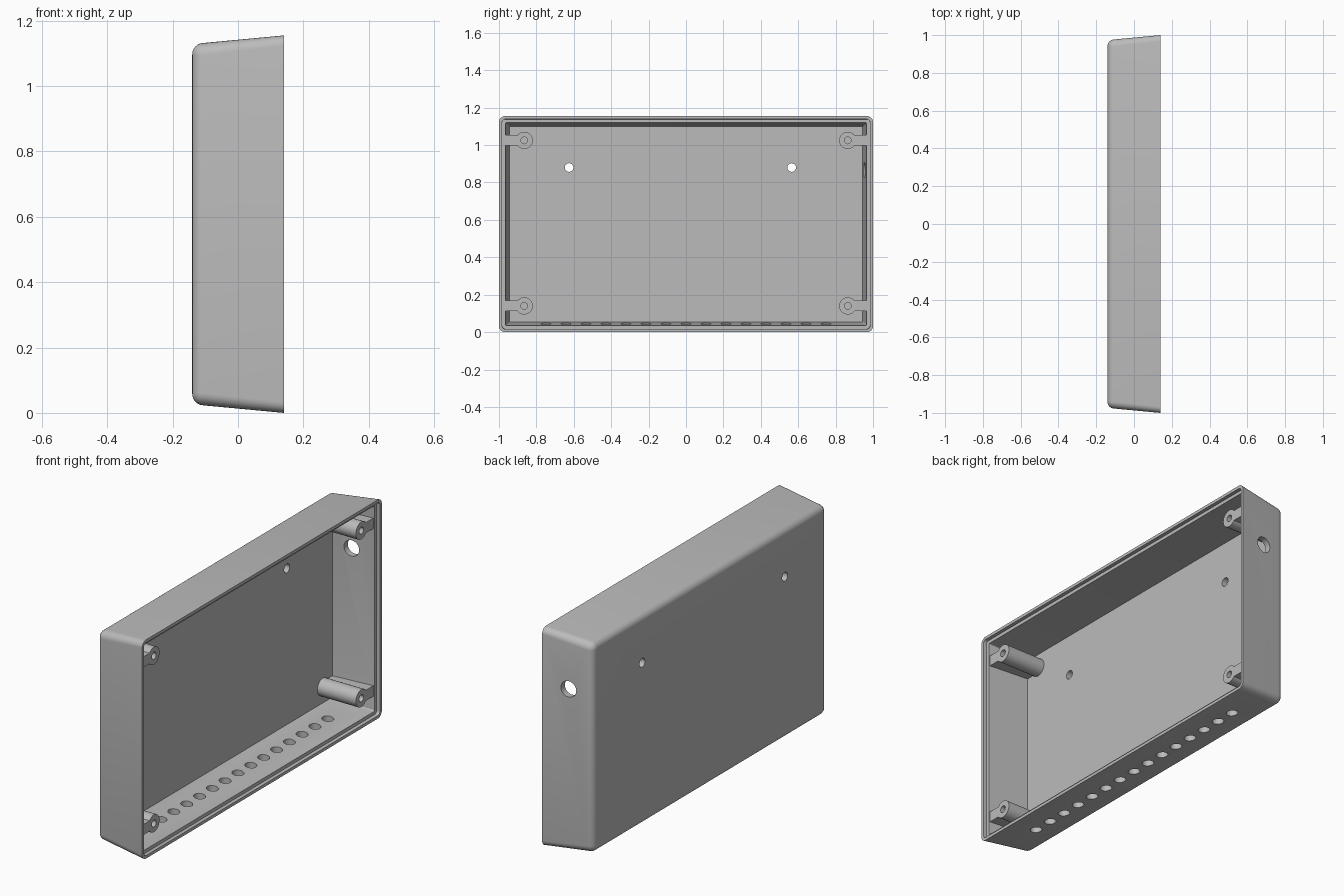
import bpy, bmesh
from math import pi, sin, cos, asin, radians
from mathutils import Matrix, Vector

cube = bpy.data.objects.get("Cube")
if cube:
    bpy.data.objects.remove(cube)

grey = bpy.data.materials.new("light grey plastic")
grey.use_nodes = True
GREY = (0.5, 0.5, 0.5, 1)
grey.diffuse_color = GREY
grey.node_tree.nodes["Principled BSDF"].inputs["Base Color"].default_value = GREY

MID = 0.5775                       # height of the box centre
HALF_Y, HALF_Z = 1.0, 0.5775       # half sizes at the open rim


def finish(bm, name):
    bmesh.ops.recalc_face_normals(bm, faces=bm.faces)
    mesh = bpy.data.meshes.new(name)
    bm.to_mesh(mesh)
    bm.free()
    mesh.materials.append(grey)
    ob = bpy.data.objects.new(name, mesh)
    bpy.context.collection.objects.link(ob)
    return ob


def activate(ob):
    bpy.ops.object.select_all(action='DESELECT')
    ob.select_set(True)
    bpy.context.view_layer.objects.active = ob


def smooth(ob):
    activate(ob)
    bpy.ops.object.shade_smooth_by_angle(angle=radians(30))


def add_rod(bm, centre, axis, radius, length):
    turn = Vector((0, 0, 1)).rotation_difference(Vector(axis)).to_matrix().to_4x4()
    bmesh.ops.create_cone(bm, cap_ends=True, segments=32, radius1=radius, radius2=radius,
                          depth=length, matrix=Matrix.Translation(centre) @ turn)


def cut(ob, bm):
    cutter = finish(bm, "hole_cutter")
    cutter.hide_render = True
    mod = ob.modifiers.new("holes", 'BOOLEAN')
    mod.operation = 'DIFFERENCE'
    mod.solver = 'EXACT'
    mod.object = cutter
    activate(ob)
    bpy.ops.object.modifier_apply(modifier=mod.name)
    bpy.data.objects.remove(cutter)


def rounded_ring(bm, x, inset, radius, steps=6):
    """Rounded rectangle in the yz plane, inset from the rim outline."""
    ring = []
    for k, (sy, sz) in enumerate(((1, 1), (-1, 1), (-1, -1), (1, -1))):
        cy = sy * (HALF_Y - inset - radius)
        cz = sz * (HALF_Z - inset - radius)
        for i in range(steps + 1):
            a = (k + i / steps) * pi / 2
            ring.append(bm.verts.new((x, cy + radius * cos(a), MID + cz + radius * sin(a))))
    return ring


# Shell: back fillet, drafted outside, stepped rim, drafted cavity
FILLET = 0.035
sections = []
for i in range(7):
    a = i / 6 * pi / 2
    dip = FILLET * (1 - sin(a))
    sections.append((-0.14 + FILLET * (1 - cos(a)), 0.023 + dip, 0.038 - dip))
sections += [(0.14, 0, 0.032), (0.14, 0.016, 0.018), (0.122, 0.017, 0.017),
             (0.122, 0.035, 0.006), (-0.11, 0.055, 0.004)]
bm = bmesh.new()
rings = [rounded_ring(bm, *s) for s in sections]
for a, b in zip(rings, rings[1:]):
    for i in range(len(a)):
        j = (i + 1) % len(a)
        bm.faces.new((a[i], a[j], b[j], b[i]))
bm.faces.new(rings[0])
bm.faces.new(rings[-1])
shell = finish(bm, "box_shell")

# Holes: two in the back, one in the left side, a row in the bottom
bm = bmesh.new()
for y in (-0.625, 0.565):
    add_rod(bm, (-0.125, y, 0.88), (1, 0, 0), 0.023, 0.1)
add_rod(bm, (-0.005, 0.97, 0.866), (0, 1, 0), 0.042, 0.15)
for i in range(15):
    add_rod(bm, (0, (i - 7) * 0.107, 0.025), (0, 0, 1), 0.029, 0.12)
cut(shell, bm)
smooth(shell)

# Screw posts, each joined to the side wall by a web
POST_Y, POST_R, WEB, TOP, BASE = 0.865, 0.046, 0.028, 0.115, -0.12
for side, sy in (("left", 1), ("right", -1)):
    for level, z in (("lower", 0.14), ("upper", 1.025)):
        start = asin(WEB / POST_R)
        outline = [(0.968, -WEB), (0.968, WEB)]
        for i in range(29):
            a = start + (2 * pi - 2 * start) * i / 28
            outline.append((POST_Y + POST_R * cos(a), POST_R * sin(a)))
        bm = bmesh.new()
        face = bm.faces.new([bm.verts.new((BASE, sy * y, z + dz)) for y, dz in outline])
        new = bmesh.ops.extrude_face_region(bm, geom=[face])["geom"]
        bmesh.ops.translate(bm, vec=(TOP - BASE, 0, 0),
                            verts=[v for v in new if isinstance(v, bmesh.types.BMVert)])
        post = finish(bm, f"{level}_{side}_screw_post")
        bm = bmesh.new()
        add_rod(bm, (0.05, sy * POST_Y, z), (1, 0, 0), 0.018, 0.24)
        cut(post, bm)
        smooth(post)
